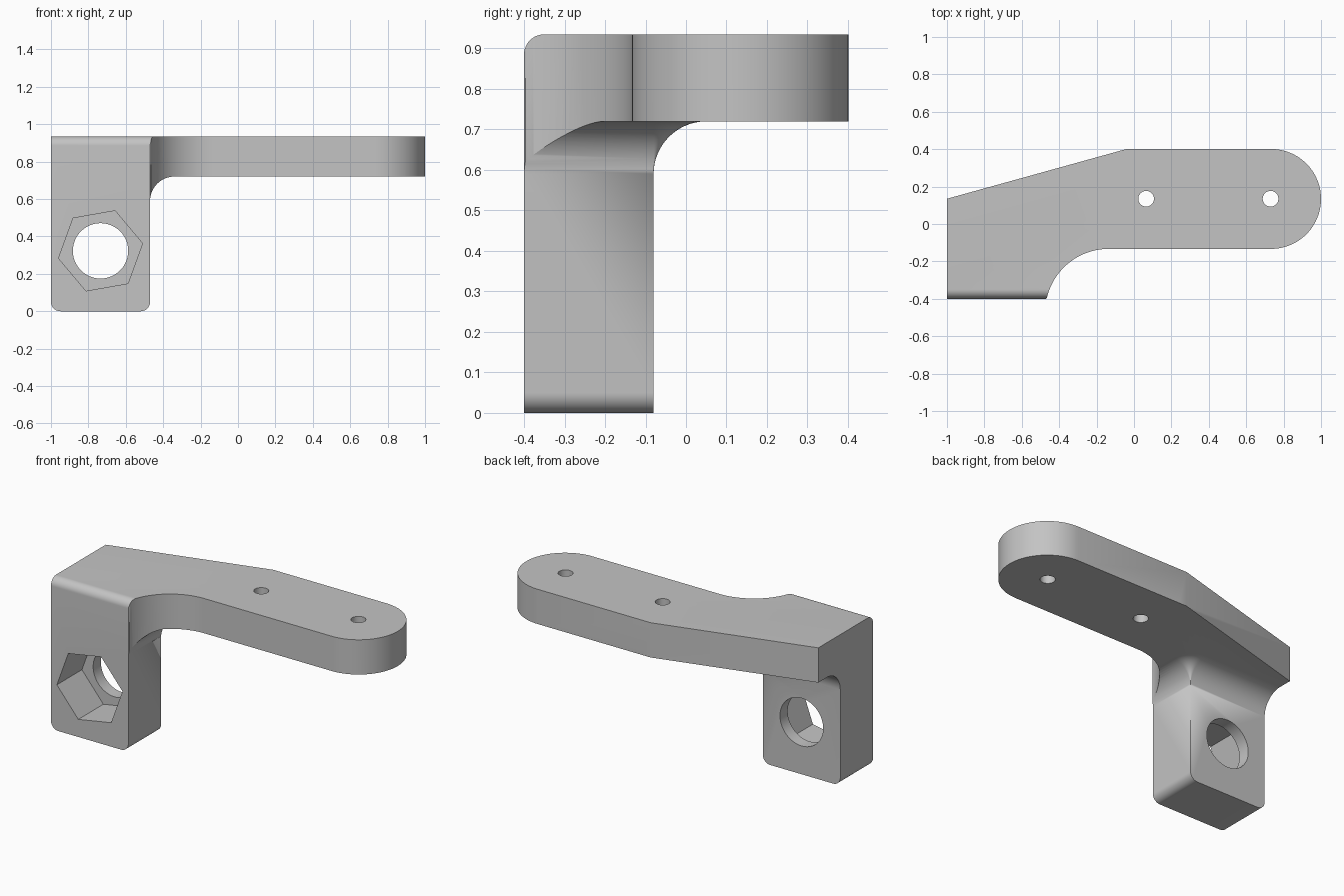
import bpy, bmesh
from math import sin, cos, pi, radians

if "Cube" in bpy.data.objects:
    bpy.data.objects.remove(bpy.data.objects["Cube"])

TOP, UNDER = 0.935, 0.72
FRONT, LEFT_X = -0.4, -1.0
LEG_X, LEG_Y = -0.47, -0.08          # inner side and back of the leg
FILLET, ROUND = 0.13, 0.05

grey = bpy.data.materials.new("plain grey")
grey.use_nodes = True
COLOUR = (0.55, 0.55, 0.55, 1)
grey.diffuse_color = COLOUR
grey.node_tree.nodes["Principled BSDF"].inputs["Base Color"].default_value = COLOUR


def arc(cx, cy, r, start, end, n):
    """Points on an arc, angles in degrees."""
    angles = [radians(start + (end - start) * i / n) for i in range(n + 1)]
    return [(cx + r * cos(a), cy + r * sin(a)) for a in angles]


def loft(name, rings):
    """Closed solid through rings of equal point count."""
    bm = bmesh.new()
    rows = [[bm.verts.new(p) for p in ring] for ring in rings]
    count = len(rows[0])
    for low, high in zip(rows, rows[1:]):
        for i in range(count):
            j = (i + 1) % count
            bm.faces.new((low[i], low[j], high[j], high[i]))
    bm.faces.new(rows[0][::-1])
    bm.faces.new(rows[-1])
    bmesh.ops.remove_doubles(bm, verts=bm.verts, dist=1e-5)
    bmesh.ops.recalc_face_normals(bm, faces=bm.faces)
    mesh = bpy.data.meshes.new(name)
    bm.to_mesh(mesh)
    bm.free()
    mesh.materials.append(grey)
    obj = bpy.data.objects.new(name, mesh)
    bpy.context.collection.objects.link(obj)
    return obj


def prism(name, points, axis, start, end):
    """Extrude a 2D profile along the named axis."""
    place = {"x": lambda p, d: (d, p[0], p[1]),
             "y": lambda p, d: (p[0], d, p[1]),
             "z": lambda p, d: (p[0], p[1], d)}[axis]
    return loft(name, [[place(p, d) for p in points] for d in (start, end)])


def combine(target, tool, operation="DIFFERENCE"):
    """Apply a boolean and remove the tool."""
    mod = target.modifiers.new("cut", "BOOLEAN")
    mod.operation, mod.solver, mod.object = operation, "EXACT", tool
    tool.hide_render = True
    bpy.context.view_layer.objects.active = target
    bpy.ops.object.modifier_apply(modifier=mod.name)
    bpy.data.objects.remove(tool)


def corner_cutter(name, cx, cy, sx, sy, axis):
    """Waste outside a rounded corner; sx and sy point outward."""
    ox, oy, out = cx - sx * ROUND, cy - sy * ROUND, 0.1
    points = [(ox + sx * x, oy + sy * y) for x, y in arc(0, 0, ROUND, 0, 90, 12)]
    points += [(ox, cy + sy * out), (cx + sx * out, cy + sy * out), (cx + sx * out, oy)]
    return prism(name, points, axis, -1.5, 1.5)


# Bracket seen from above: leg head, concave neck, round arm end, slanted back
outline = [(LEFT_X, FRONT), (LEG_X, FRONT)]
outline += arc(-0.135, -0.473, 0.34, 167, 90, 24)
outline += arc(0.733, 0.134, 0.267, -90, 90, 48)
outline += [(-0.04, 0.401), (LEFT_X, 0.135)]
bracket = prism("bracket", outline, "z", 0, TOP)


# Leg that flares through a fillet into the underside of the arm
def leg_ring(z, grow):
    points = [(-1.3, -0.7), (LEG_X + grow, -0.7)]
    points += arc(LEG_X, LEG_Y, grow, 0, 90, 12) + [(-1.3, LEG_Y + grow)]
    return [(x, y, z) for x, y in points]


rings = [leg_ring(-0.2, 0)]
rings += [leg_ring(z, x) for x, z in arc(FILLET, UNDER - FILLET, FILLET, 180, 90, 16)]
rings += [leg_ring(UNDER, 2), leg_ring(1.2, 2)]
combine(bracket, loft("flared_leg", rings), "INTERSECT")

# Rounded edges: top front, and the two lower sides of the leg
combine(bracket, corner_cutter("top_front_round", FRONT, TOP, -1, 1, "x"))
for side, x in ((-1, LEFT_X), (1, LEG_X)):
    combine(bracket, corner_cutter("lower_round", x, 0, side, -1, "y"))

# Screw holes through the arm
for x in (0.065, 0.73):
    combine(bracket, prism("screw_hole", arc(x, 0.135, 0.042, 0, 350, 35), "z", 0.5, 1.2))

# Bore through the leg with a tilted hexagonal pocket in front
combine(bracket, prism("bore", arc(-0.735, 0.323, 0.148, 0, 352.5, 47), "y", -0.6, 0.3))
combine(bracket, prism("hex_pocket", arc(-0.735, 0.323, 0.228, 10, 310, 5), "y", -0.6, -0.155))

# Smooth curves, crisp edges
bpy.ops.object.select_all(action="DESELECT")
bracket.select_set(True)
bpy.context.view_layer.objects.active = bracket
bpy.ops.object.shade_smooth_by_angle(angle=radians(25))
